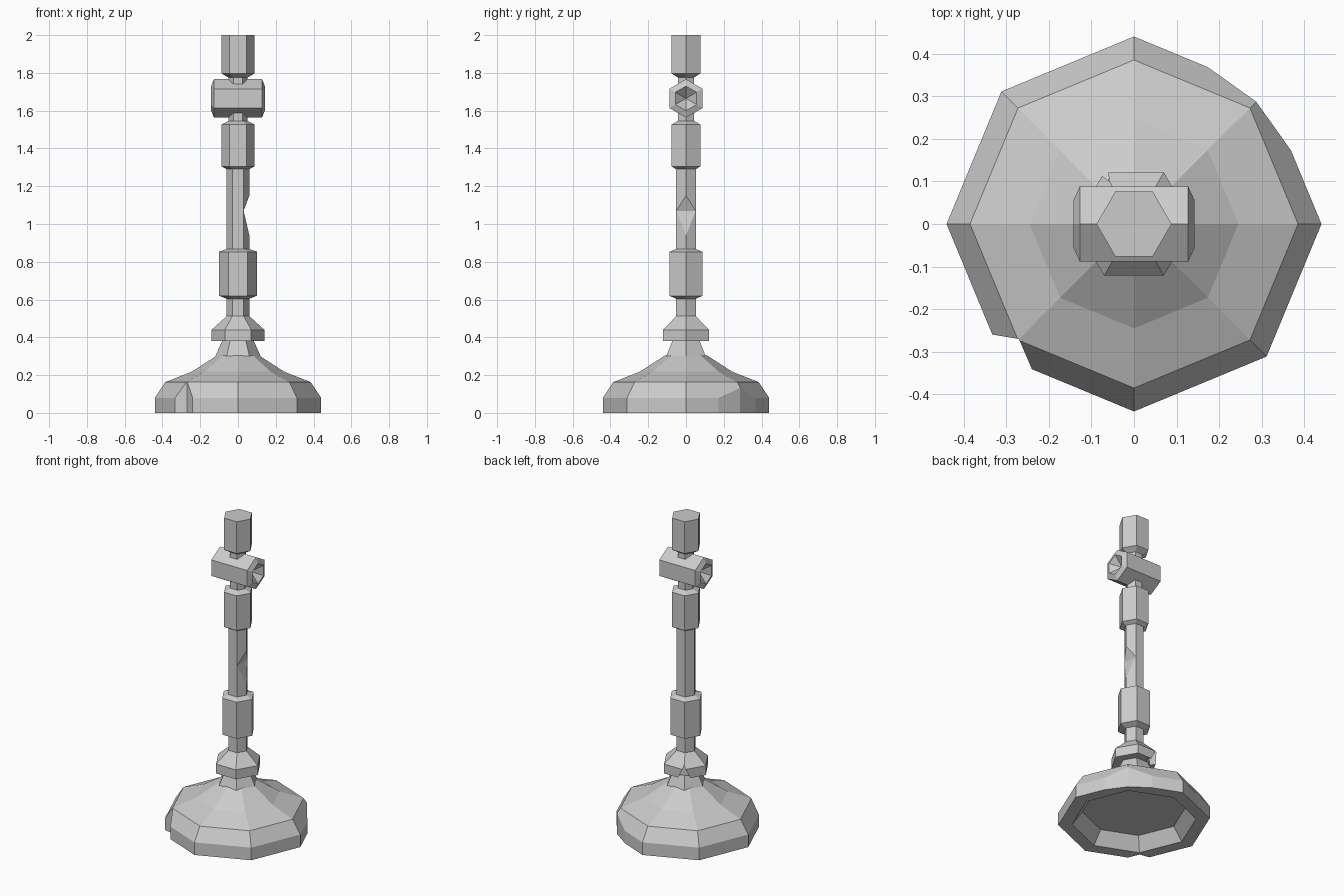
import bpy, bmesh, math
from mathutils import Vector, Matrix

cube = bpy.data.objects.get("Cube")
if cube:
    bpy.data.objects.remove(cube, do_unlink=True)

stone = bpy.data.materials.new("plain_grey")
stone.use_nodes = True
GREY = (0.6, 0.6, 0.6, 1)
stone.diffuse_color = GREY
stone.node_tree.nodes["Principled BSDF"].inputs["Base Color"].default_value = GREY


def finish(name, bm):
    bmesh.ops.recalc_face_normals(bm, faces=bm.faces[:])
    mesh = bpy.data.meshes.new(name)
    bm.to_mesh(mesh)
    bm.free()
    mesh.materials.append(stone)
    obj = bpy.data.objects.new(name, mesh)
    bpy.context.collection.objects.link(obj)
    return obj


def turned(name, profile, sides=6, matrix=Matrix()):
    """Spin (radius, height) points into a faceted solid; radius 0 gives a tip."""
    bm = bmesh.new()
    rings = []
    for r, z in profile:
        count = sides if r else 1
        rings.append([bm.verts.new((r * math.cos(math.tau * i / sides),
                                    r * math.sin(math.tau * i / sides), z))
                      for i in range(count)])
    for low, high in zip(rings, rings[1:]):
        for i in range(sides):
            j = (i + 1) % sides
            if len(low) == 1:
                bm.faces.new((low[0], high[j], high[i]))
            elif len(high) == 1:
                bm.faces.new((low[i], low[j], high[0]))
            else:
                bm.faces.new((low[i], low[j], high[j], high[i]))
    for ring in (rings[0], rings[-1]):
        if len(ring) > 1:
            bm.faces.new(ring)
    bm.transform(matrix)
    return finish(name, bm)


def carve(obj, outline, sweep):
    """Subtract a prism made by sweeping an outline along a vector."""
    bm = bmesh.new()
    face = bm.faces.new([bm.verts.new(p) for p in outline])
    extra = bmesh.ops.extrude_face_region(bm, geom=[face], use_keep_orig=True)["geom"]
    moved = [v for v in extra if isinstance(v, bmesh.types.BMVert)]
    bmesh.ops.translate(bm, verts=moved, vec=sweep)
    cutter = finish("cutter", bm)
    cutter.hide_render = True
    mod = obj.modifiers.new("carve", "BOOLEAN")
    mod.operation, mod.solver, mod.object = "DIFFERENCE", "EXACT", cutter
    bpy.context.view_layer.objects.active = obj
    bpy.ops.object.modifier_apply(modifier=mod.name)
    bpy.data.objects.remove(cutter, do_unlink=True)


# Hollow octagonal foot: recess floor, rim, then the domed outside
base = turned("base", [(0.3, 0.08), (0.36, 0), (0.44, 0), (0.44, 0.08),
                       (0.385, 0.163), (0.245, 0.218), (0.11, 0.305)], 8)
# Split corner and chipped corner of the foot
carve(base, [(-0.27, -0.27, -0.1), (-0.39, -0.25, -0.1),
             (-0.45, -0.45, -0.1), (-0.21, -0.41, -0.1)], (0, 0, 0.4))
carve(base, [(0.287, 0.287, -0.1), (0.165, 0.374, -0.1),
             (0.5, 0.5, -0.1), (0.374, 0.165, -0.1)], (0, 0, 0.4))

# Neck and collar
turned("neck", [(0.12, 0.3), (0.082, 0.385)])
collar = turned("collar", [(0.14, 0.38), (0.14, 0.44), (0.06, 0.512)])
# Arched break in one collar corner
out = Vector((-0.5, 0.866, 0))
side = Vector((0.866, 0.5, 0))
up = Vector((0, 0, 1))
start = out * 0.085
carve(collar, [start + up * 0.46, start + side * 0.045 + up * 0.36,
               start - side * 0.045 + up * 0.36], out * 0.2)

# Shaft with a wedge-shaped dent on one edge
shaft = turned("shaft", [(0.06, 0.5), (0.06, 1.31)])
carve(shaft, [(0.03, -0.1, 1.07), (0.09, -0.1, 1.23), (0.09, -0.1, 0.81)], (0, 0.2, 0))

# Grips
turned("lower_grip", [(0.06, 0.604), (0.1, 0.62), (0.1, 0.853), (0.06, 0.868)])
turned("upper_grip", [(0.06, 1.29), (0.088, 1.305), (0.088, 1.527), (0.05, 1.545)])
turned("crossbar_neck", [(0.05, 1.53), (0.05, 1.79)])
turned("top_grip", [(0.05, 1.775), (0.088, 1.797), (0.088, 2.0)])

# Crossbar with bevelled ends and pointed sockets
half = [(0, 0.09), (0.065, 0.142), (0.102, 0.127)]
profile = [(r, -x) for r, x in half] + half[::-1]
turned("crossbar", profile, 6,
       Matrix.Translation((0, 0, 1.665)) @ Matrix.Rotation(math.pi / 2, 4, "Y"))
